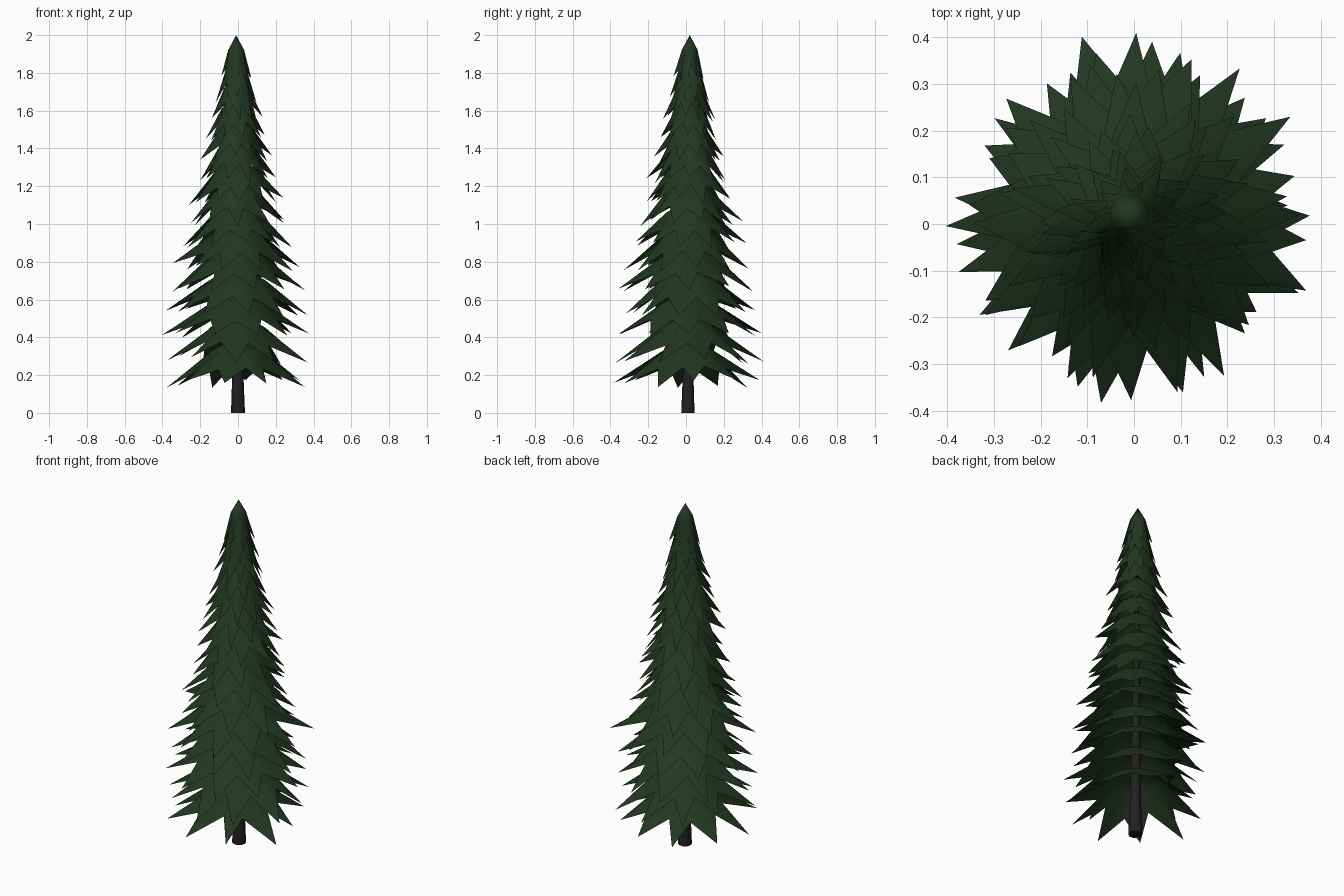
import bpy, bmesh, math, random
from mathutils import Vector

cube = bpy.data.objects.get("Cube")
if cube:
    bpy.data.objects.remove(cube, do_unlink=True)

random.seed(5)


def material(name, rgb):
    m = bpy.data.materials.new(name)
    m.use_nodes = True
    m.diffuse_color = (*rgb, 1)
    bsdf = m.node_tree.nodes["Principled BSDF"]
    bsdf.inputs["Base Color"].default_value = (*rgb, 1)
    bsdf.inputs["Roughness"].default_value = 0.9
    return m


needles = material("dark green needles", (0.016, 0.038, 0.016))
bark = material("dark bark", (0.016, 0.014, 0.016))


def axis(z):
    """Centre line of the slightly leaning trunk."""
    return Vector((-0.005 * z, 0.01 + 0.005 * z, z))


def around(angle, radius):
    return Vector((math.cos(angle) * radius, math.sin(angle) * radius, 0))


def finish(bm, name, mat):
    mesh = bpy.data.meshes.new(name)
    bm.to_mesh(mesh)
    bm.free()
    mesh.materials.append(mat)
    for p in mesh.polygons:
        p.use_smooth = len(p.vertices) < 5
    ob = bpy.data.objects.new(name, mesh)
    bpy.context.collection.objects.link(ob)


def tapered_trunk(profile, sides=10):
    """Stack of rings, given as (height, radius), closed at both ends."""
    bm = bmesh.new()
    rings = [[bm.verts.new(axis(z) + around(math.tau * i / sides, r))
              for i in range(sides)] for z, r in profile]
    for low, high in zip(rings, rings[1:]):
        for i in range(sides):
            j = (i + 1) % sides
            bm.faces.new((low[i], low[j], high[j], high[i]))
    bm.faces.new(rings[0][::-1])
    bm.faces.new(rings[-1])
    finish(bm, "trunk", bark)


def skirt(name, z, radius, height, shoulder_reach, points):
    """Domed star: apex, rounded shoulder, then drooping spikes and notches."""
    bm = bmesh.new()
    apex = bm.verts.new(axis(z + height))
    spin = random.uniform(0, math.tau)
    shoulder, hem = [], []
    for i in range(points * 2):
        a = spin + math.tau / points * (i / 2 + random.uniform(-0.12, 0.12))
        if i % 2 == 0:
            reach_out, lift = random.uniform(0.86, 1.05), random.uniform(-0.015, 0.03)
        else:
            reach_out = random.uniform(0.52, 0.62)
            lift = height * random.uniform(0.31, 0.39)
        shoulder.append(bm.verts.new(
            axis(z + height * 0.68) + around(a, radius * shoulder_reach)))
        hem.append(bm.verts.new(axis(z + lift) + around(a, radius * reach_out)))
    n = len(hem)
    for i in range(n):
        j = (i + 1) % n
        bm.faces.new((apex, shoulder[i], shoulder[j]))
        # The diagonal always starts at the root of a spike
        if i % 2 == 0:
            bm.faces.new((shoulder[i], hem[i], hem[j]))
            bm.faces.new((shoulder[i], hem[j], shoulder[j]))
        else:
            bm.faces.new((shoulder[j], hem[i], hem[j]))
            bm.faces.new((shoulder[j], shoulder[i], hem[i]))
    finish(bm, name, needles)


# Outline of the tree: (height, reach of the branch tips)
OUTLINE = [(0.14, 0.385), (0.4, 0.385), (0.65, 0.385), (0.9, 0.29),
           (1.05, 0.27), (1.36, 0.185), (1.63, 0.12), (1.77, 0.08)]


def reach(z):
    for (z0, r0), (z1, r1) in zip(OUTLINE, OUTLINE[1:]):
        if z <= z1:
            return r0 + (r1 - r0) * (z - z0) / (z1 - z0)
    return OUTLINE[-1][1]


# Trunk, flared a little at the foot
tapered_trunk([(0, 0.037), (0.25, 0.028), (1, 0.017), (1.9, 0.004)])

# Foliage tiers from the ground up, closer together towards the top
TIERS = 15
for k in range(TIERS):
    t = k / (TIERS - 1)
    z = 0.145 + 1.61 * t * (1.12 - 0.12 * t)
    skirt(f"foliage_tier_{k + 1}", z, reach(z), 0.265 - 0.02 * t,
          0.37 + 0.13 * t, 10)
